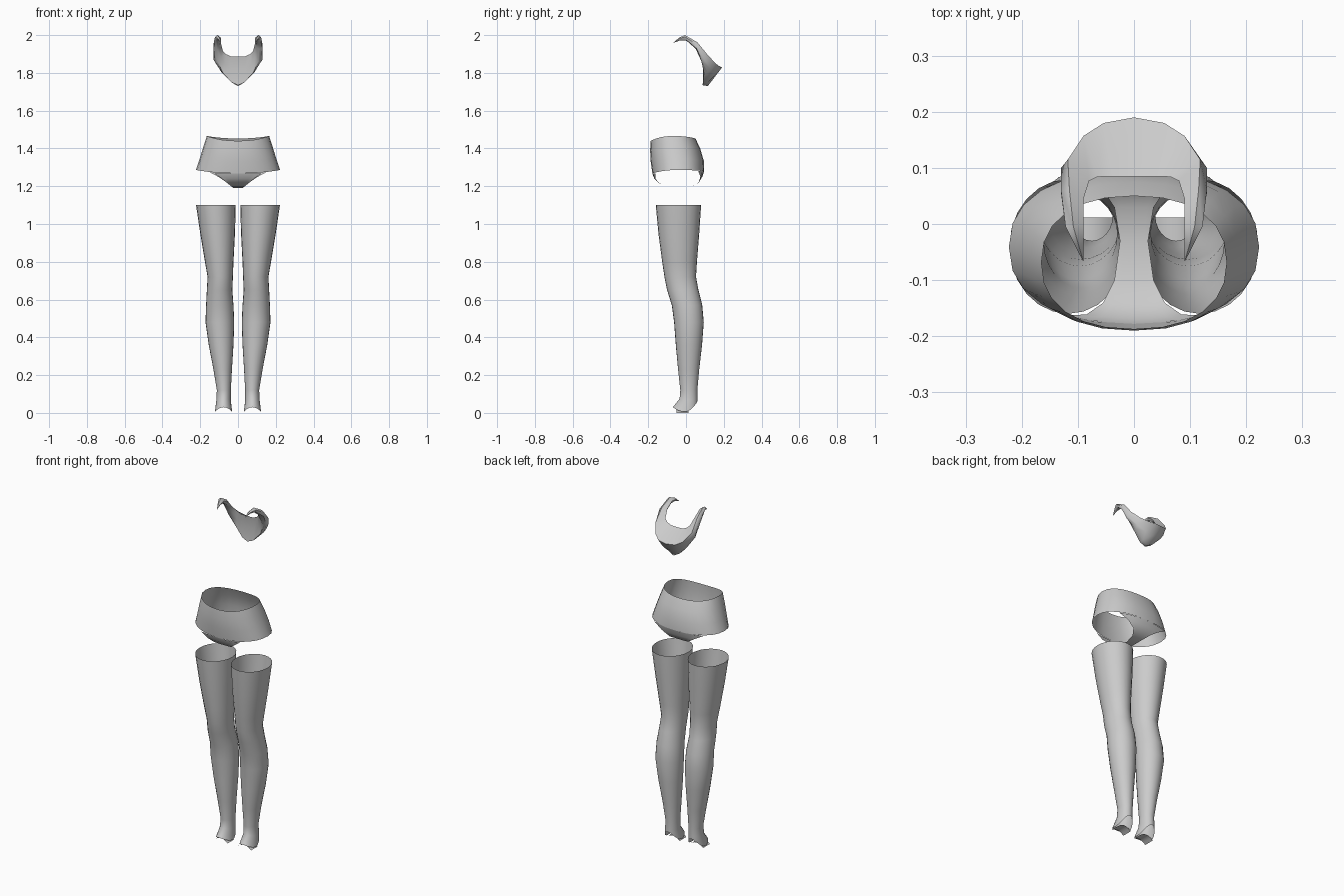
import bpy, bmesh, math

SIDES = 24


def loft(name, rows, closed=True, mirror=False, angle=50):
    """Skin a list of equally long point rows; optionally add an x-mirrored copy."""
    bm = bmesh.new()
    for sx in ((1, -1) if mirror else (1,)):
        grid = [[bm.verts.new((sx * x, y, z)) for x, y, z in row] for row in rows]
        n = len(rows[0])
        for a, b in zip(grid, grid[1:]):
            for i in range(n if closed else n - 1):
                j = (i + 1) % n
                bm.faces.new((a[i], a[j], b[j], b[i]))
    bmesh.ops.remove_doubles(bm, verts=bm.verts, dist=0.0002)
    bmesh.ops.recalc_face_normals(bm, faces=bm.faces)
    me = bpy.data.meshes.new(name)
    bm.to_mesh(me)
    bm.free()
    ob = bpy.data.objects.new(name, me)
    bpy.context.collection.objects.link(ob)
    bpy.ops.object.select_all(action='DESELECT')
    ob.select_set(True)
    bpy.context.view_layer.objects.active = ob
    bpy.ops.object.shade_smooth_by_angle(angle=math.radians(angle))
    return ob


def ring(x0, x1, y0, y1, zf, zs, zb, p=2.0):
    """Super-ellipse loop with its own height at front, sides and back."""
    cx, cy, rx, ry = (x0 + x1) / 2, (y0 + y1) / 2, (x1 - x0) / 2, (y1 - y0) / 2
    pts = []
    for i in range(SIDES):
        a = 2 * math.pi * i / SIDES
        c, s = math.cos(a), math.sin(a)
        u = math.copysign(abs(c) ** (2 / p), c)
        v = math.copysign(abs(s) ** (2 / p), s)
        z = zs + ((zb if s > 0 else zf) - zs) * s * s
        pts.append((cx + rx * u, cy + ry * v, z))
    return pts


# Stockings: x range, y range and height of each loop
leg = [(.012, .222, -.16, .08, 1.10), (.016, .20, -.146, .07, .95),
       (.024, .175, -.126, .058, .80), (.027, .161, -.114, .053, .72),
       (.03, .165, -.10, .066, .65), (.024, .169, -.075, .086, .57),
       (.02, .172, -.063, .094, .48), (.024, .155, -.054, .085, .36),
       (.032, .13, -.042, .07, .23), (.038, .112, -.03, .06, .12)]
rows = [ring(a, b, c, d, z, z, z) for a, b, c, d, z in leg]
rows.append(ring(.038, .115, -.034, .06, .075, .065, .08))
rows.append(ring(.031, .122, -.07, .06, .03, .006, .06))
loft("stockings", rows, mirror=True)

# Arched strap under each foot
sole = []
for y in (-.05, -.02, .012):
    row = []
    for k in range(7):
        t = -1 + k / 3
        row.append((.0765 + .044 * t, y, .02 * (1 - t * t)))
    sole.append(row)
loft("stocking_soles", sole, closed=False, mirror=True)

# Shorts: hip band
band = [ring(-.165, .165, -.187, .05, 1.44, 1.466, 1.453, 2.3),
        ring(-.183, .183, -.19, .075, 1.39, 1.41, 1.40, 2.3),
        ring(-.203, .203, -.187, .094, 1.33, 1.345, 1.335, 2.3),
        ring(-.223, .223, -.178, .096, 1.268, 1.286, 1.28, 2.3)]
loft("shorts_band", band)

# Shorts: gusset running front to back (y, z, half width, curvature)
gusset = []
for y, z, w, c in [(-.178, 1.268, .125, 1.0), (-.168, 1.24, .085, .9),
                   (-.142, 1.215, .055, .5), (-.10, 1.199, .035, 0),
                   (-.03, 1.19, .025, 0), (.03, 1.199, .035, 0),
                   (.068, 1.22, .06, -.3), (.086, 1.25, .105, -.9),
                   (.096, 1.28, .16, -1.2)]:
    gusset.append([(w * t, y + c * (w * t) ** 2, z)
                   for t in (-1, -.67, -.33, 0, .33, .67, 1)])
loft("shorts_gusset", gusset, closed=False)

# Lowered hood: cross-sections from the back centre out to a strap tip
half = [
    [(0, .085, 1.887), (0, .19, 1.828), (0, .15, 1.775),
     (0, .115, 1.73), (0, .088, 1.735), (0, .095, 1.82)],
    [(.04, .085, 1.888), (.054, .18, 1.832), (.045, .15, 1.785),
     (.035, .115, 1.75), (.035, .09, 1.75), (.04, .095, 1.82)],
    [(.065, .084, 1.90), (.09, .157, 1.85), (.09, .135, 1.815),
     (.085, .115, 1.80), (.08, .095, 1.80), (.07, .09, 1.845)],
    [(.08, .077, 1.915), (.118, .115, 1.895), (.13, .10, 1.87),
     (.122, .088, 1.86), (.108, .082, 1.86), (.09, .08, 1.885)],
    [(.09, .045, 1.955), (.115, .06, 1.962), (.13, .06, 1.95),
     (.13, .055, 1.93), (.112, .055, 1.925), (.098, .048, 1.935)],
    [(.09, 0, 1.985), (.108, -.005, 2.0), (.122, -.005, 1.99),
     (.118, 0, 1.975), (.108, .005, 1.97), (.095, .003, 1.97)],
]
# taper each strap to a point
tip = (.09, -.068, 1.958)
half.append([((x + tip[0]) / 2, (y + tip[1]) / 2, (z + tip[2]) / 2 + .008)
             for x, y, z in half[-1]])
tip_rows = [tuple(a + (b - a) * .06 for a, b in zip(tip, p)) for p in half[-1]]
half.append(tip_rows)
full = [[(-x, y, z) for x, y, z in r] for r in half[:0:-1]] + half
loft("hood", full, angle=60)
